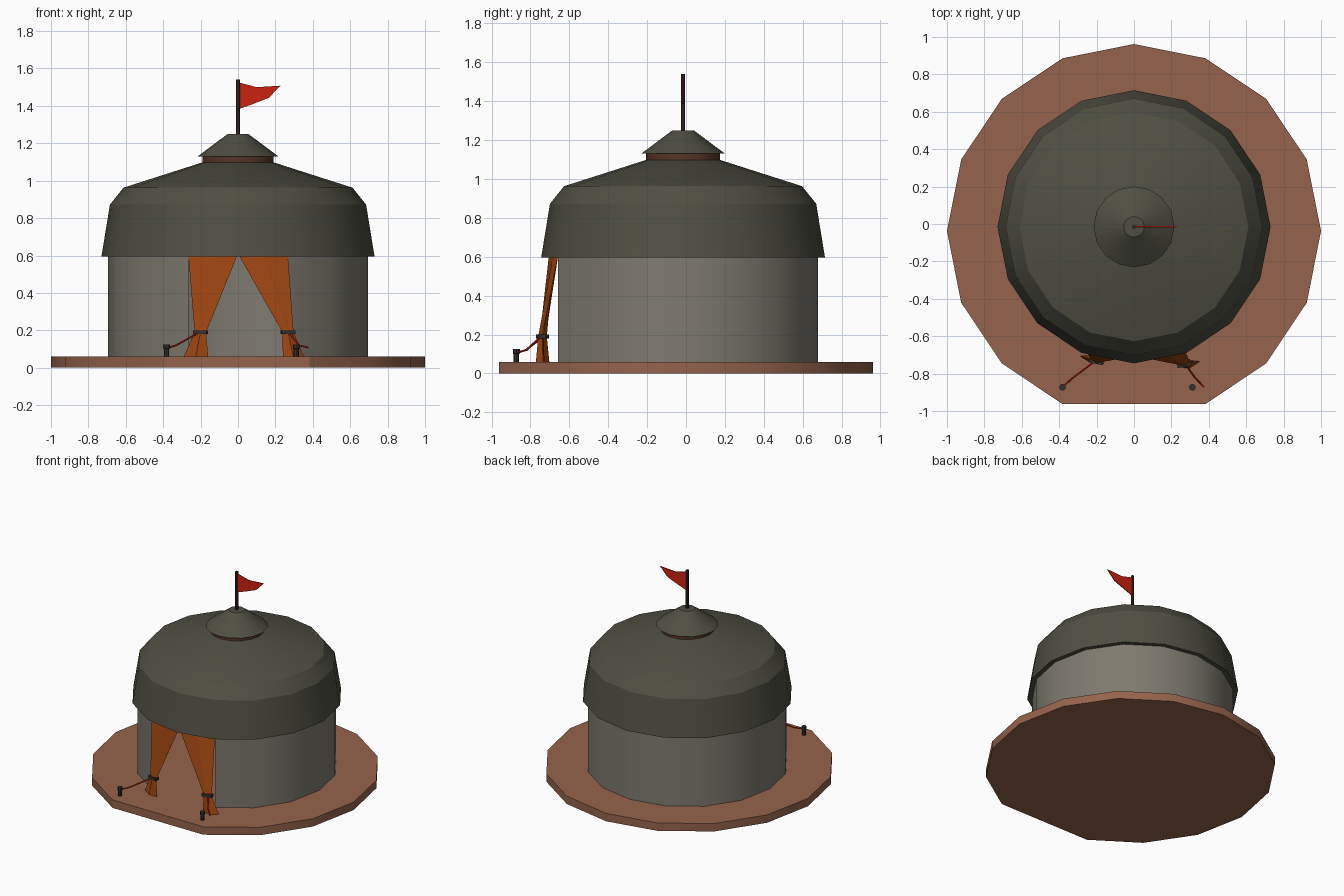
import bpy, bmesh, math
from mathutils import Vector

if "Cube" in bpy.data.objects:
    bpy.data.objects.remove(bpy.data.objects["Cube"])

CY = -0.015      # tent axis
BY = -0.038      # base disc axis


def mat(name, rgb):
    m = bpy.data.materials.new(name)
    m.diffuse_color = (*rgb, 1)
    m.use_nodes = True
    m.node_tree.nodes["Principled BSDF"].inputs["Base Color"].default_value = m.diffuse_color
    return m


CLAY = mat("clay brown", (0.30, 0.125, 0.072))
ROOF = mat("dark olive felt", (0.078, 0.078, 0.056))
WALL = mat("grey canvas", (0.21, 0.195, 0.16))
CURTAIN = mat("burnt orange", (0.34, 0.06, 0.006))
RED = mat("flag red", (0.60, 0.016, 0.006))
WOOD = mat("dark wood", (0.05, 0.026, 0.018))
RING = mat("vent brown", (0.095, 0.035, 0.02))
IRON = mat("dark iron", (0.035, 0.032, 0.027))


def make(name, verts, faces, material, smooth=False, fix=True):
    me = bpy.data.meshes.new(name)
    me.from_pydata([tuple(v) for v in verts], [], faces)
    if fix:
        bm = bmesh.new()
        bm.from_mesh(me)
        bmesh.ops.recalc_face_normals(bm, faces=bm.faces)
        bm.to_mesh(me)
        bm.free()
    ob = bpy.data.objects.new(name, me)
    bpy.context.collection.objects.link(ob)
    me.materials.append(material)
    if smooth:
        bpy.ops.object.select_all(action='DESELECT')
        ob.select_set(True)
        bpy.context.view_layer.objects.active = ob
        bpy.ops.object.shade_smooth_by_angle(angle=math.radians(29))
    return ob


def loft(name, rings, material, smooth=False, caps=True):
    """Bridge equal-length closed loops."""
    n = len(rings[0])
    verts = [v for r in rings for v in r]
    faces = [(a * n + i, a * n + (i + 1) % n, (a + 1) * n + (i + 1) % n, (a + 1) * n + i)
             for a in range(len(rings) - 1) for i in range(n)]
    if caps:
        faces += [tuple(reversed(range(n))), tuple(range(len(verts) - n, len(verts)))]
    return make(name, verts, faces, material, smooth)


def circle(r, z, cx=0, cy=CY, n=16):
    return [(cx + r * math.cos(2 * math.pi * i / n), cy + r * math.sin(2 * math.pi * i / n), z)
            for i in range(n)]


def lathe(name, profile, material, cx=0, cy=CY, n=16, smooth=True, caps=True):
    return loft(name, [circle(r, z, cx, cy, n) for r, z in profile], material, smooth, caps)


def tube(name, pts, r, material, n=6):
    pts = [Vector(p) for p in pts]
    rings = []
    for i, p in enumerate(pts):
        d = (pts[min(i + 1, len(pts) - 1)] - pts[max(i - 1, 0)]).normalized()
        u = d.cross(Vector((0, 0, 1))).normalized()
        w = d.cross(u)
        rings.append([p + r * (u * math.cos(2 * math.pi * k / n) + w * math.sin(2 * math.pi * k / n))
                      for k in range(n)])
    return loft(name, rings, material, True)


# base disc: 16 sides with the front corner cut off
base = [[p for i, p in enumerate(circle(1, z, 0, BY)) if i != 12] for z in (0, 0.06)]
loft("base_disc", base, CLAY, True)

# wall, open between the two front corners
lo, hi = circle(0.695, 0.06), circle(0.695, 0.62)
order = [(13 + k) % 16 for k in range(15)]
make("tent_wall", [lo[i] for i in order] + [hi[i] for i in order],
     [(i, i + 1, i + 16, i + 15) for i in range(14)], WALL, True, fix=False)

# roof with overhanging skirt, vent ring, cap
lathe("roof", [(0.69, 0.62), (0.69, 0.597), (0.73, 0.595), (0.685, 0.872), (0.612, 0.963), (0.19, 1.098)],
      ROOF)
lathe("vent_ring", [(0.19, 1.08), (0.19, 1.135)], RING)
lathe("roof_cap", [(0.216, 1.13), (0.055, 1.25)], ROOF)

# flag and pole
lathe("flag_pole", [(0.011, 1.24), (0.011, 1.54)], WOOD, n=8)
outline = [(0.005, 1.525), (0.10, 1.50), (0.227, 1.508), (0.165, 1.443), (0.08, 1.41), (0.005, 1.383)]
loft("flag", [[(x, CY + s * 0.003, z) for x, z in outline] for s in (-1, 1)], RED)


# door curtains: four-point sections (outer, front, inner, back) from the top down
def curtain(name, side, rows):
    rings = []
    for z, xo, yo, xi, yi, t in rows:
        mx, my = (xo + xi) / 2, (yo + yi) / 2
        rings.append([(xo, yo, z), (mx, my - t, z), (xi, yi, z), (mx, my + t, z)])
    loft(name, rings, CURTAIN)


curtain("left_curtain", -1, [(0.61, -0.266, -0.657, 0, -0.705, 0.003),
                             (0.19, -0.232, -0.722, -0.17, -0.738, 0.014),
                             (0.06, -0.29, -0.705, -0.16, -0.745, 0.022)])
curtain("right_curtain", 1, [(0.61, 0.266, -0.657, 0, -0.705, 0.003),
                             (0.19, 0.297, -0.74, 0.237, -0.752, 0.014),
                             (0.06, 0.352, -0.735, 0.24, -0.765, 0.022)])


# curtain ties: flat bands around the pinch
def tie(name, cx, cy, ang):
    c, s = math.cos(ang), math.sin(ang)
    rings = [[(cx + x * c - y * s, cy + x * s + y * c, z)
              for x, y in ((-.037, -.018), (.037, -.018), (.037, .018), (-.037, .018))]
             for z in (0.18, 0.2)]
    loft(name, rings, IRON)


tie("left_tie", -0.2, -0.73, -0.2)
tie("right_tie", 0.267, -0.746, 0.2)

# ropes and stakes
tube("left_rope", [(-0.21, -0.735, 0.188), (-0.33, -0.825, 0.12), (-0.38, -0.87, 0.105)], 0.005, RED)
tube("right_rope", [(0.275, -0.75, 0.188), (0.325, -0.82, 0.12), (0.375, -0.872, 0.108)], 0.005, RED)
for name, x in (("left_stake", -0.382), ("right_stake", 0.312)):
    lathe(name, [(0.014, 0.05), (0.014, 0.1), (0.018, 0.102), (0.018, 0.125)], IRON, x, -0.873, 8)
